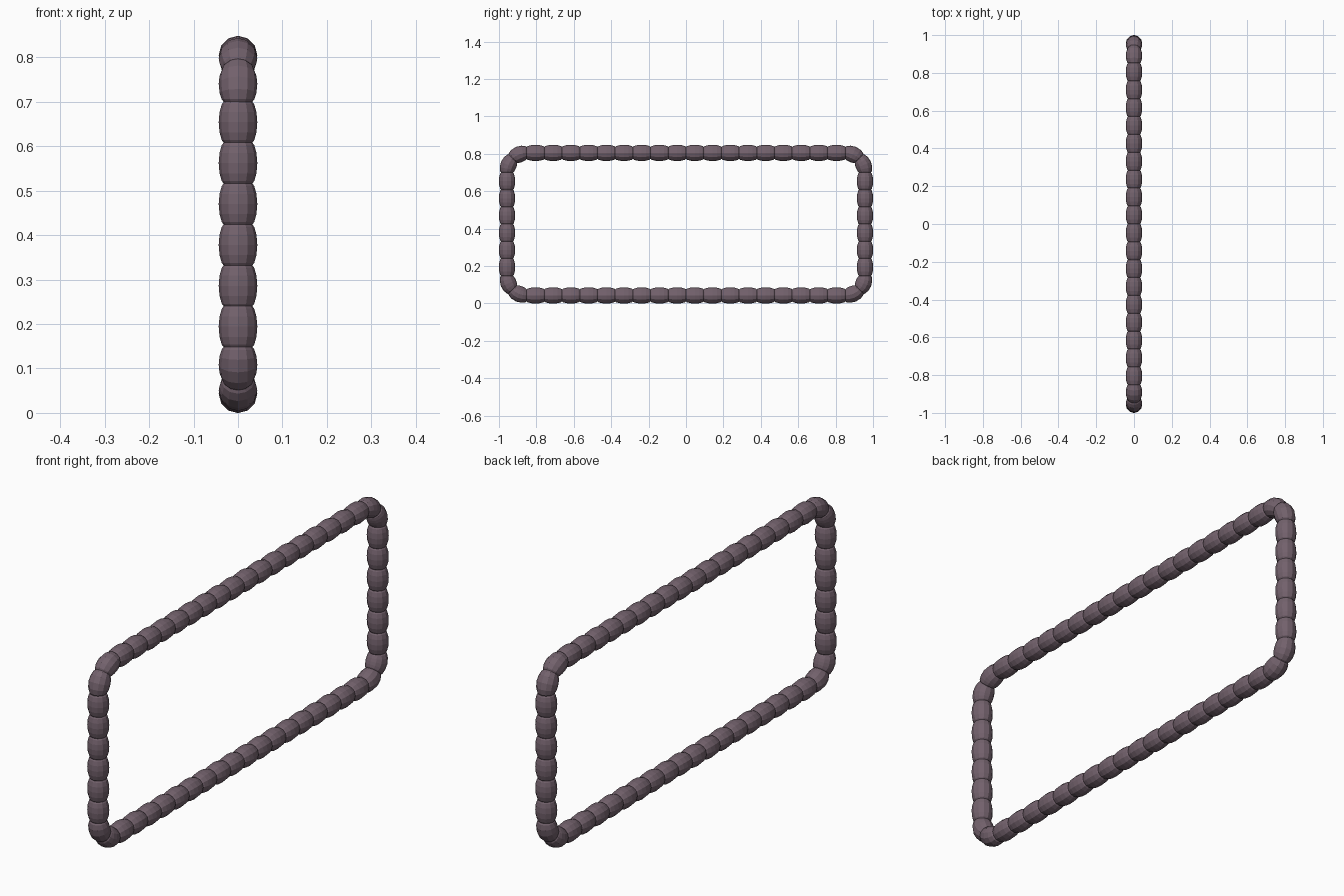
import bpy, bmesh, math
from mathutils import Vector

if "Cube" in bpy.data.objects:
    bpy.data.objects.remove(bpy.data.objects["Cube"])

HALF_Y, Z_LOW, Z_HIGH = 0.957, 0.043, 0.805
CORNER = 0.105
SIDES = 12
# Bead profile: position along the bead (0-1) and radius
PROFILE = [(-0.02, 0.031), (0.06, 0.0365), (0.25, 0.0415), (0.5, 0.0435),
           (0.75, 0.0415), (0.94, 0.0365), (1.02, 0.031)]

mid_z = (Z_LOW + Z_HIGH) / 2
sy = HALF_Y - CORNER
sz = (Z_HIGH - Z_LOW) / 2 - CORNER


def line(a, b):
    a, b = Vector(a), Vector(b)
    return lambda t: (a.lerp(b, t), (b - a).normalized())


def arc(cy, cz, start):
    def f(t):
        a = start + t * math.pi / 2
        return (Vector((0, cy + CORNER * math.cos(a), cz + CORNER * math.sin(a))),
                Vector((0, -math.sin(a), math.cos(a))))
    return f


# Rounded rectangle path: each section with its number of beads
zl, zh = mid_z - sz, mid_z + sz
sections = [
    (line((0, -sy, Z_LOW), (0, sy, Z_LOW)), 18),
    (arc(sy, zl, -math.pi / 2), 2),
    (line((0, HALF_Y, zl), (0, HALF_Y, zh)), 6),
    (arc(sy, zh, 0), 2),
    (line((0, sy, Z_HIGH), (0, -sy, Z_HIGH)), 18),
    (arc(-sy, zh, math.pi / 2), 2),
    (line((0, -HALF_Y, zh), (0, -HALF_Y, zl)), 6),
    (arc(-sy, zl, math.pi), 2),
]

bm = bmesh.new()
side = Vector((1, 0, 0))
for path, count in sections:
    for i in range(count):
        rings = []
        for t, r in PROFILE:
            p, tangent = path((i + t) / count)
            normal = tangent.cross(side)
            rings.append([bm.verts.new(p + r * (math.cos(a) * side + math.sin(a) * normal))
                          for a in (2 * math.pi * k / SIDES for k in range(SIDES))])
        for r0, r1 in zip(rings, rings[1:]):
            for k in range(SIDES):
                n = (k + 1) % SIDES
                bm.faces.new((r0[k], r0[n], r1[n], r1[k]))

bmesh.ops.recalc_face_normals(bm, faces=bm.faces)
# Open bead tubes: make sure every face points away from the path
mesh = bpy.data.meshes.new("bead_loop")
bm.to_mesh(mesh)
bm.free()
loop = bpy.data.objects.new("bead_loop", mesh)
bpy.context.collection.objects.link(loop)

# Dull mauve
mat = bpy.data.materials.new("mauve")
mat.diffuse_color = (0.17, 0.12, 0.15, 1)
mat.use_nodes = True
mat.node_tree.nodes["Principled BSDF"].inputs["Base Color"].default_value = mat.diffuse_color
mesh.materials.append(mat)
